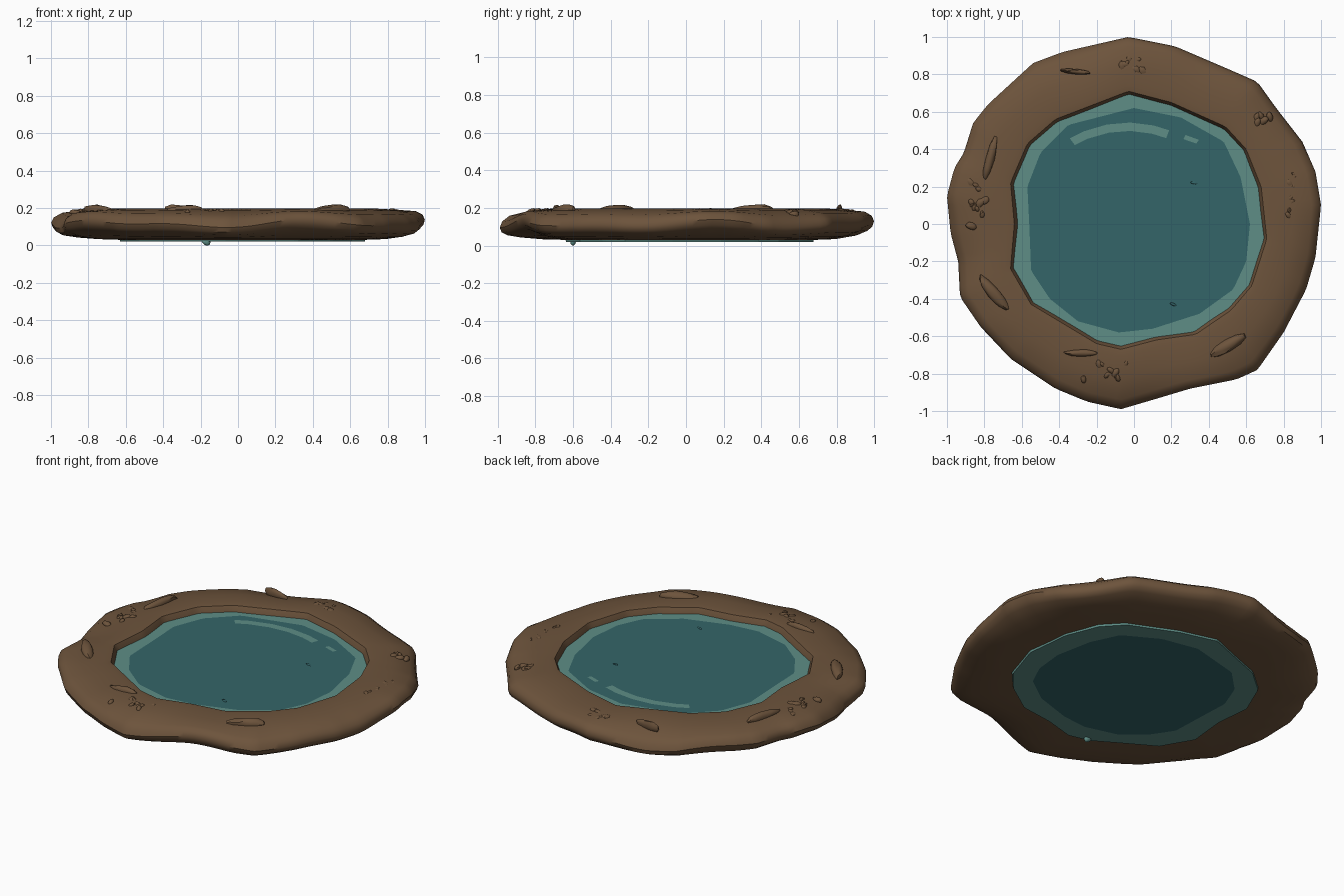
import bpy, bmesh, math, random
from mathutils import Matrix, Vector

random.seed(4)
if "Cube" in bpy.data.objects:
    bpy.data.objects.remove(bpy.data.objects["Cube"], do_unlink=True)


def material(name, colour):
    mat = bpy.data.materials.new(name)
    mat.use_nodes = True
    mat.diffuse_color = (*colour, 1)
    mat.node_tree.nodes["Principled BSDF"].inputs["Base Color"].default_value = (*colour, 1)
    return mat


mud = material("mud brown", (0.153, 0.088, 0.045))
deep = material("deep teal", (0.034, 0.13, 0.14))
shallow = material("shallow teal", (0.112, 0.27, 0.24))

# Outlines in hundredths, clockwise from the back
SHORE = [(-3, 100), (22, 95), (50, 83), (66, 76), (76, 62), (90, 44), (97, 28), (100, 10),
         (97, -18), (92, -35), (80, -58), (66, -78), (55, -83), (30, -88), (10, -94),
         (-7, -99), (-25, -95), (-42, -88), (-66, -72), (-82, -55), (-93, -39), (-94, -20),
         (-98, -5), (-100, 15), (-96, 30), (-91, 38), (-86, 54), (-78, 64), (-54, 86), (-38, 92)]
POOL = [(-3, 71), (20, 65), (49, 52), (60, 40), (68, 20), (71, -8), (63, -33), (52, -46),
        (33, -59), (12, -62), (-7, -67), (-20, -64), (-55, -43), (-66, -24), (-64, 0),
        (-66, 22), (-57, 43), (-42, 56)]
DEEP = [(0, 62), (25, 57), (48, 44), (57, 25), (62, 0), (60, -20), (53, -35), (35, -48),
        (10, -56), (-8, -58), (-30, -52), (-45, -40), (-55, -25), (-56, 0), (-57, 20),
        (-50, 38), (-35, 53)]
N = 180
ANGLES = [math.tau * i / N for i in range(N)]


def ray_radius(outline, a):
    """Distance from the centre to a closed outline along direction a."""
    d = Vector((math.cos(a), math.sin(a)))
    for p, q in zip(outline, outline[1:] + outline[:1]):
        p, q = Vector(p) / 100, Vector(q) / 100
        e = q - p
        den = d.cross(e)
        if abs(den) < 1e-9:
            continue
        r, s = p.cross(e) / den, p.cross(d) / den
        if r > 0 and -1e-6 <= s <= 1 + 1e-6:
            return r
    return 0.7


shore_r = [ray_radius(SHORE, a) for a in ANGLES]
pool_r = [ray_radius(POOL, a) for a in ANGLES]
deep_r = [ray_radius(DEEP, a) for a in ANGLES]


def finish(name, bm, mats, smooth=None):
    bmesh.ops.recalc_face_normals(bm, faces=bm.faces)
    me = bpy.data.meshes.new(name)
    bm.to_mesh(me)
    bm.free()
    ob = bpy.data.objects.new(name, me)
    bpy.context.collection.objects.link(ob)
    for m in mats:
        me.materials.append(m)
    if smooth:
        bpy.ops.object.select_all(action="DESELECT")
        ob.select_set(True)
        bpy.context.view_layer.objects.active = ob
        bpy.ops.object.shade_smooth_by_angle(angle=math.radians(smooth))
    return ob


def loop(bm, radii, heights):
    return [bm.verts.new((r * math.cos(a), r * math.sin(a), z))
            for r, a, z in zip(radii, ANGLES, heights)]


def bridge(bm, a, b, index=0):
    for i in range(N):
        j = (i + 1) % N
        bm.faces.new((a[i], a[j], b[j], b[i])).material_index = index


# Mud bank: a rounded section swept between the two outlines, with a wavy edge
SECTION = [(-0.1, 0.03), (0.3, 0.034), (0.65, 0.048), (0.88, 0.068), (0.97, 0.088), (1, 0.115),
           (0.96, 0.145), (0.84, 0.17), (0.5, 0.188), (0.12, 0.197), (0, 0.192), (-0.07, 0.15)]
bm = bmesh.new()
rings = []
for t, z in SECTION:
    wave = [0.014 * max(0, t) ** 3 * (math.sin(5 * a + 1) + 0.7 * math.sin(9 * a)) for a in ANGLES]
    rings.append(loop(bm, [p + (s - p) * t for p, s in zip(pool_r, shore_r)],
                      [z + w for w in wave]))
for a, b in zip(rings, rings[1:] + rings[:1]):
    bridge(bm, a, b)
finish("mud_bank", bm, [mud], 40)

# Water slab: pale shallows around a deep middle, above and below
bm = bmesh.new()
LEVEL, BED = 0.16, 0.02
caps = []
for z, inset, middle in ((LEVEL, 0.012, 1), (BED, 0.032, 0.88)):
    outer = loop(bm, [r - inset for r in pool_r], [z] * N)
    inner = loop(bm, [r * middle for r in deep_r], [z] * N)
    bridge(bm, outer, inner, 1)
    bm.faces.new(inner).material_index = 0
    caps.append(outer)
bridge(bm, caps[0], caps[1], 1)
finish("water", bm, [deep, shallow])


# Curved glints lying on the water
def glint(name, points, width):
    bm = bmesh.new()
    rows = []
    for x, y in points:
        out = Vector((x, y)).normalized() * width / 2
        rows.append([bm.verts.new((x + s * out.x, y + s * out.y, LEVEL + 0.003)) for s in (1, -1)])
    for (a, b), (c, d) in zip(rows, rows[1:]):
        bm.faces.new((a, b, d, c))
    ob = finish(name, bm, [shallow])
    if ob.data.polygons[0].normal.z < 0:
        ob.data.flip_normals()


glint("long_glint", [(-0.33, 0.44), (-0.26, 0.475), (-0.14, 0.51), (-0.02, 0.52),
                     (0.1, 0.505), (0.18, 0.48)], 0.045)
glint("short_glint", [(0.27, 0.465), (0.34, 0.44)], 0.025)


# Stones: squashed, roughened lumps half sunk in the mud
def stone(name, x, y, z, length, width, height, turn, mat=mud):
    bm = bmesh.new()
    bmesh.ops.create_icosphere(bm, subdivisions=2, radius=1)
    for v in bm.verts:
        v.co *= random.uniform(0.88, 1.06)
        v.co.z *= 1 + 0.35 * v.co.x
    place = (Matrix.Translation((x, y, z)) @ Matrix.Rotation(math.radians(turn), 4, "Z")
             @ Matrix.Diagonal((length / 2, width / 2, height, 1)))
    bmesh.ops.transform(bm, matrix=place, verts=bm.verts)
    finish(name, bm, [mat], 40)


SLABS = [(-0.77, 0.35, 0.25, 0.05, 75), (-0.75, -0.37, 0.25, 0.07, 130),
         (-0.28, -0.69, 0.2, 0.04, 0), (0.5, -0.65, 0.22, 0.07, 30),
         (-0.31, 0.815, 0.17, 0.03, 175)]
for i, (x, y, length, width, turn) in enumerate(SLABS):
    stone(f"slab_stone_{i + 1}", x, y, 0.188, length, width, 0.03, turn)

# Pebble clusters: centre, spread and count
CLUSTERS = [(-0.84, 0.1, 0.05, 0.13, 11), (0.86, 0.17, 0.04, 0.14, 11),
            (-0.01, 0.84, 0.06, 0.04, 7), (0.69, 0.57, 0.04, 0.05, 5), (-0.16, -0.79, 0.13, 0.05, 8)]
for c, (x, y, sx, sy, count) in enumerate(CLUSTERS):
    for i in range(count):
        px, py = x + random.uniform(-sx, sx), y + random.uniform(-sy, sy)
        size = random.uniform(0.035, 0.07)
        stone(f"pebble_{c + 1}_{i + 1}", px, py, 0.182 - 0.15 * max(0, math.hypot(px, py) - 0.83),
              size, size * 0.65, 0.016, random.uniform(0, 180))

# Bits in the water and a drip beneath the bed
stone("floating_twig", 0.32, 0.22, LEVEL, 0.04, 0.015, 0.006, 170, deep)
stone("floating_chip", 0.21, -0.43, LEVEL, 0.04, 0.015, 0.006, 160, deep)
stone("bed_drip", -0.17, -0.6, 0.02, 0.05, 0.03, 0.02, 0, shallow)
